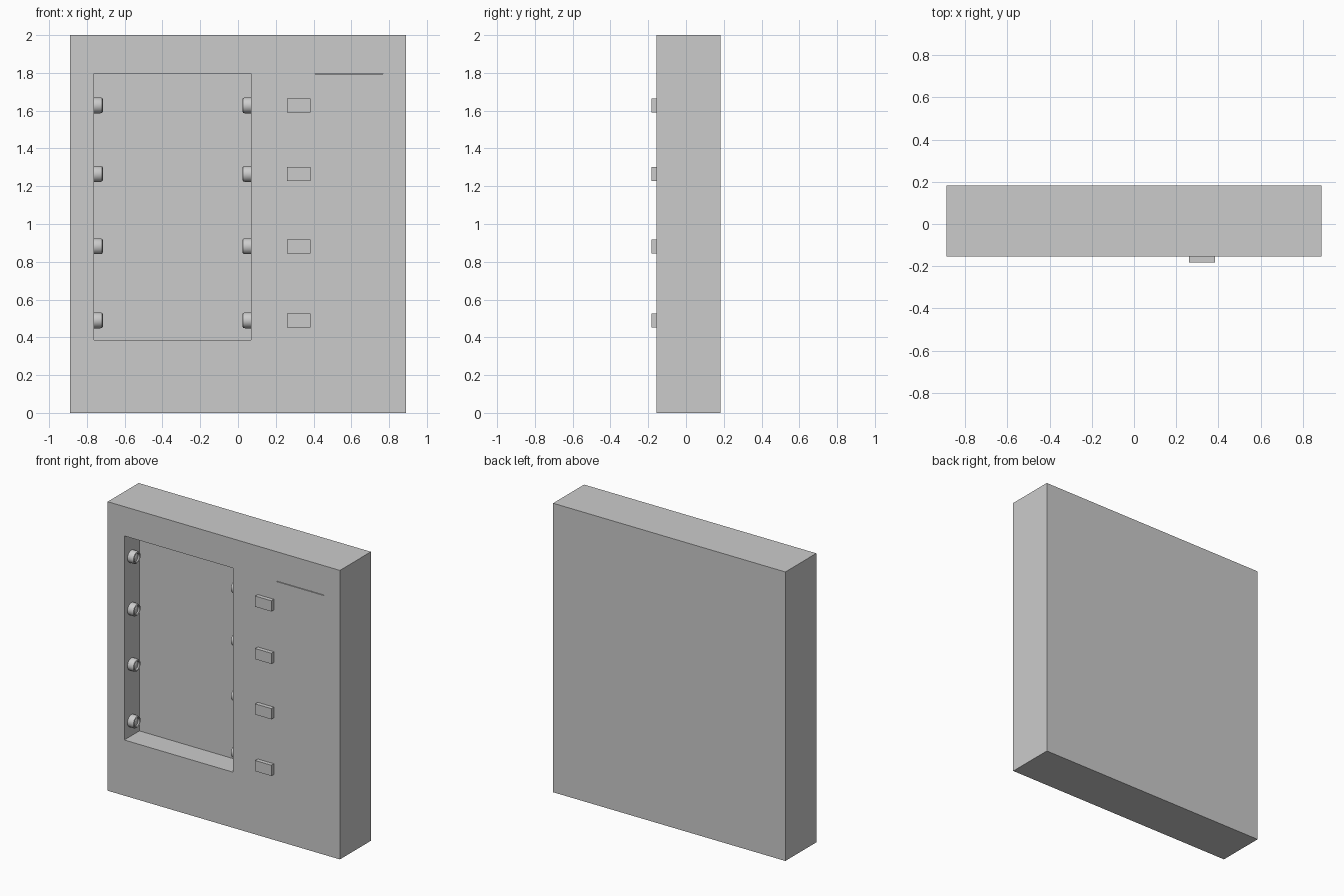
import bpy, bmesh, math
from mathutils import Matrix

if "Cube" in bpy.data.objects:
    bpy.data.objects.remove(bpy.data.objects["Cube"])

FRONT, BACK = -0.155, 0.183        # cabinet front and back planes
LEFT, RIGHT = -0.762, 0.07         # recess side walls


def box(name, x, y, z):
    """Box from (min, max) pairs on each axis."""
    bm = bmesh.new()
    bmesh.ops.create_cube(bm, size=1)
    for v in bm.verts:
        v.co = [r[1] if c > 0 else r[0] for c, r in zip(v.co, (x, y, z))]
    me = bpy.data.meshes.new(name)
    bm.to_mesh(me)
    bm.free()
    ob = bpy.data.objects.new(name, me)
    bpy.context.collection.objects.link(ob)
    return ob


def cut(target, cutter):
    cutter.hide_render = True
    mod = target.modifiers.new("cut", 'BOOLEAN')
    mod.operation = 'DIFFERENCE'
    mod.solver = 'EXACT'
    mod.object = cutter
    bpy.context.view_layer.objects.active = target
    bpy.ops.object.modifier_apply(modifier=mod.name)
    bpy.data.objects.remove(cutter)


def lamp(name, x, z, side):
    """Lathed cup-shaped lamp pointing along x (side = +1 or -1)."""
    profile = [(0, 0), (0.042, 0), (0.042, 0.034), (0.039, 0.043), (0.034, 0.046),
               (0.029, 0.043), (0.027, 0.034), (0.018, 0.039), (0, 0.042)]
    bm = bmesh.new()
    vs = [bm.verts.new((r, 0, h)) for r, h in profile]
    es = [bm.edges.new(p) for p in zip(vs, vs[1:])]
    bmesh.ops.spin(bm, geom=vs + es, axis=(0, 0, 1), cent=(0, 0, 0),
                   angle=math.tau, steps=24)
    bmesh.ops.remove_doubles(bm, verts=bm.verts, dist=1e-5)
    bm.transform(Matrix.Rotation(side * math.pi / 2, 4, 'Y'))
    bmesh.ops.recalc_face_normals(bm, faces=bm.faces)
    me = bpy.data.meshes.new(name)
    bm.to_mesh(me)
    bm.free()
    ob = bpy.data.objects.new(name, me)
    ob.location = (x, -0.078, z)
    bpy.context.collection.objects.link(ob)
    bpy.ops.object.select_all(action='DESELECT')
    ob.select_set(True)
    bpy.context.view_layer.objects.active = ob
    bpy.ops.object.shade_smooth_by_angle(angle=math.radians(35))


# Cabinet with display recess and thin slot
cabinet = box("cabinet", (-0.889, 0.889), (FRONT, BACK), (0, 2))
cut(cabinet, box("recess_cutter", (LEFT, RIGHT), (FRONT - 0.1, 0.01), (0.385, 1.797)))
cut(cabinet, box("slot_cutter", (0.407, 0.768), (FRONT - 0.1, FRONT + 0.03), (1.793, 1.797)))

# One button and a facing pair of lamps per row
for i, z in enumerate((1.628, 1.265, 0.882, 0.49), 1):
    box(f"button_{i}", (0.26, 0.383), (-0.183, FRONT + 0.002), (z - 0.037, z + 0.037))
    lamp(f"left_lamp_{i}", LEFT, z, 1)
    lamp(f"right_lamp_{i}", RIGHT, z, -1)
